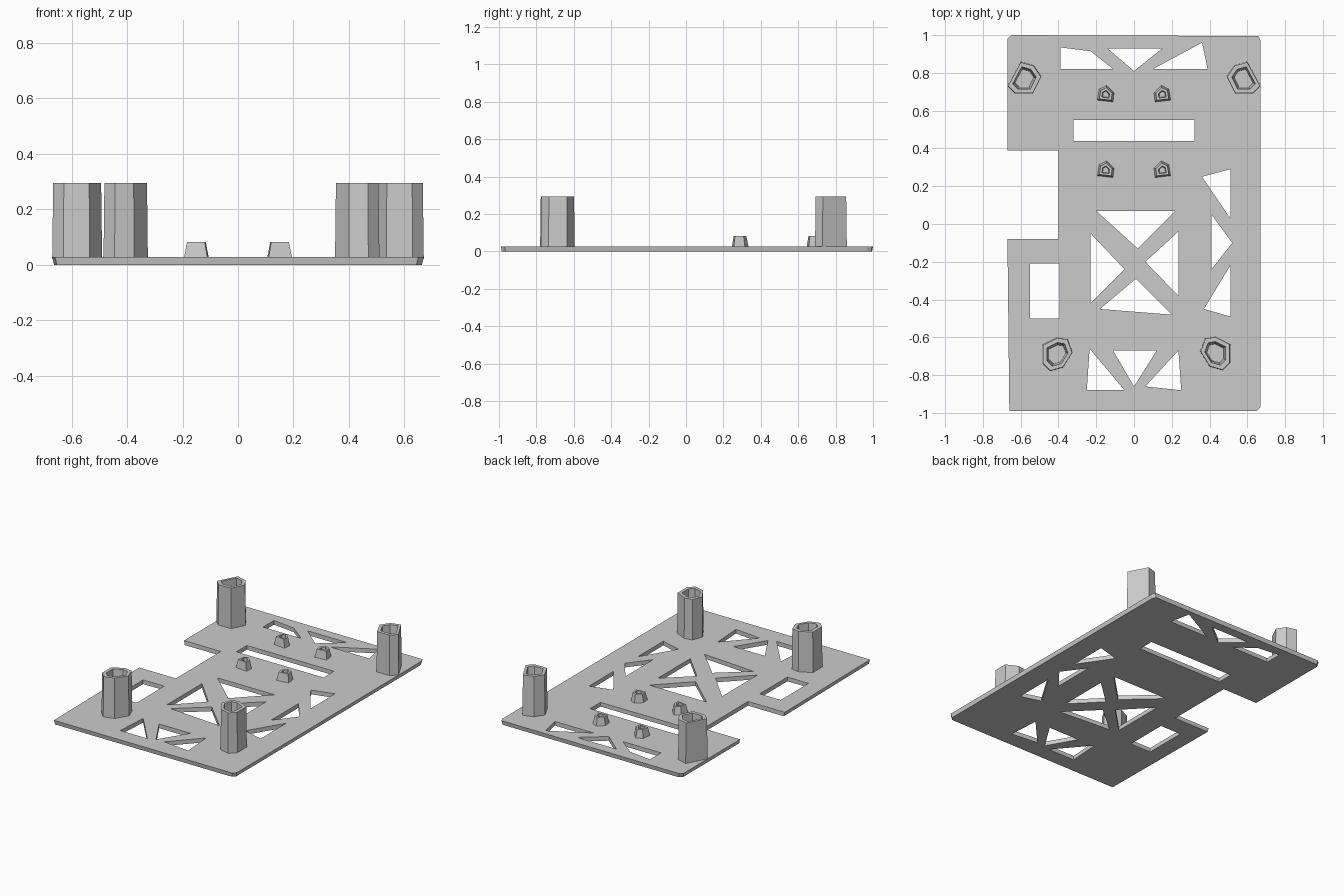
import bpy, bmesh

if "Cube" in bpy.data.objects:
    bpy.data.objects.remove(bpy.data.objects["Cube"])

TOP = 0.028


def finish(bm, name):
    bmesh.ops.recalc_face_normals(bm, faces=bm.faces[:])
    me = bpy.data.meshes.new(name)
    bm.to_mesh(me)
    bm.free()
    ob = bpy.data.objects.new(name, me)
    bpy.context.collection.objects.link(ob)
    return ob


def rect(x0, x1, y0, y1):
    return [(x0, y0), (x1, y0), (x1, y1), (x0, y1)]


def plate(name, outline, holes):
    """Flat sheet with openings, its lower rim drawn in slightly."""
    bm = bmesh.new()
    edges = []
    for loop in [outline] + holes:
        vs = [bm.verts.new((x, y, TOP)) for x, y in loop]
        edges += [bm.edges.new((vs[i - 1], vs[i])) for i in range(len(vs))]
    bmesh.ops.triangle_fill(bm, edges=edges, use_beauty=True)
    ext = bmesh.ops.extrude_face_region(bm, geom=bm.faces[:], use_keep_orig=True)
    for v in ext["geom"]:
        if isinstance(v, bmesh.types.BMVert):
            v.co.z = 0
            if abs(v.co.x) > 0.64 or abs(v.co.y) > 0.96:
                v.co.x *= 0.99
                v.co.y *= 0.995
    return finish(bm, name)


def post(name, centre, foot, height, lip, taper, pit):
    """Faceted hollow boss: outer wall, narrow rim and a pit inside."""
    cx, cy = centre
    bm = bmesh.new()

    def ring(s, z):
        return [bm.verts.new((cx + x * s, cy + y * s, z)) for x, y in foot]

    rings = [ring(1, TOP - 0.005), ring(taper, height),
             ring(taper * lip, height), ring(taper * lip * 0.8, pit)]
    n = len(foot)
    for a, b in zip(rings, rings[1:]):
        for i in range(n):
            bm.faces.new((a[i - 1], a[i], b[i], b[i - 1]))
    bm.faces.new(rings[0])
    bm.faces.new(rings[-1])
    return finish(bm, name)


def mirrored(pts):
    return [(-x, y) for x, y in pts]


# Base plate outline with the side notch
outline = [(-0.66, -0.99), (0.65, -0.99), (0.67, -0.97), (0.67, 0.97),
           (0.66, 0.995), (-0.65, 1.0), (-0.67, 0.98), (-0.67, 0.39),
           (-0.40, 0.39), (-0.40, -0.08), (-0.67, -0.08)]

# Slots and triangular truss openings
holes = [
    rect(-0.32, 0.32, 0.44, 0.55),
    rect(-0.55, -0.395, -0.50, -0.21),
    [(-0.39, 0.82), (-0.11, 0.82), (-0.23, 0.915), (-0.39, 0.935)],
    [(0.10, 0.82), (0.39, 0.82), (0.36, 0.96)],
    [(-0.14, 0.93), (0.0, 0.81), (0.15, 0.93)],
    [(-0.20, 0.07), (0.02, -0.13), (0.22, 0.07)],
    [(-0.23, -0.05), (-0.23, -0.42), (-0.05, -0.24)],
    [(0.235, -0.04), (0.235, -0.38), (0.06, -0.20)],
    [(0.01, -0.29), (-0.18, -0.45), (0.20, -0.48)],
    [(0.36, 0.25), (0.51, 0.29), (0.51, 0.03)],
    [(0.41, 0.05), (0.41, -0.24), (0.52, -0.10)],
    [(0.51, -0.22), (0.51, -0.49), (0.37, -0.45)],
    [(-0.235, -0.66), (-0.25, -0.88), (-0.05, -0.88)],
    [(-0.11, -0.67), (0.12, -0.67), (0.0, -0.86)],
    [(0.235, -0.67), (0.25, -0.88), (0.06, -0.86)],
]
plate("base_plate", outline, holes)

# Tall corner posts
back = [(-0.09, -0.04), (-0.02, 0.09), (0.05, 0.07), (0.09, 0.01), (0.045, -0.08), (-0.05, -0.08)]
front = [(-0.08, 0.05), (0.0, 0.09), (0.055, 0.08), (0.08, 0.01), (0.03, -0.07), (-0.04, -0.09), (-0.08, -0.05)]
post("back_left_post", (-0.58, 0.77), back, 0.295, 0.72, 0.96, 0.03)
post("back_right_post", (0.58, 0.77), mirrored(back), 0.295, 0.72, 0.96, 0.03)
post("front_left_post", (-0.405, -0.69), front, 0.295, 0.72, 0.96, 0.03)
post("front_right_post", (0.43, -0.685), mirrored(front), 0.295, 0.72, 0.96, 0.03)

# Small mounting studs beside the wide slot
stud = [(-0.045, -0.03), (-0.035, 0.03), (0.005, 0.05), (0.045, 0.01), (0.04, -0.04)]
for row, y in (("rear", 0.685), ("mid", 0.285)):
    post(row + "_left_stud", (-0.15, y), stud, 0.082, 0.6, 0.75, 0.04)
    post(row + "_right_stud", (0.15, y), mirrored(stud), 0.082, 0.6, 0.75, 0.04)
